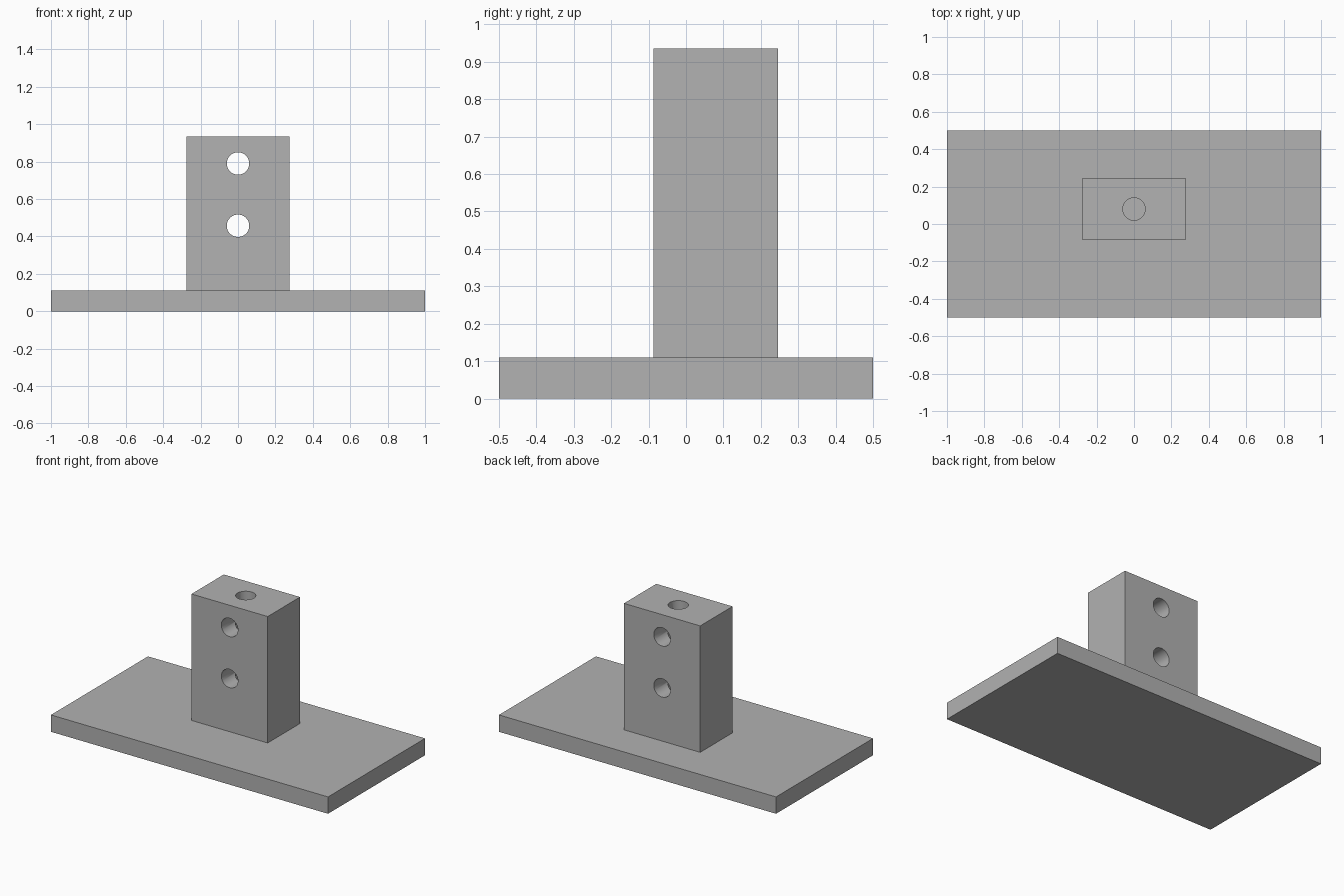
import bpy
import math

old = bpy.data.objects.get("Cube")
if old:
    bpy.data.objects.remove(old, do_unlink=True)

# Single plain grey material
grey = bpy.data.materials.new("plain grey")
grey.use_nodes = True
colour = (0.445, 0.445, 0.445, 1)
grey.diffuse_color = colour
grey.node_tree.nodes["Principled BSDF"].inputs["Base Color"].default_value = colour

BASE_TOP = 0.11
BLOCK_TOP = 0.935
BLOCK_Y = 0.08
HOLE_RADIUS = 0.06


def box(name, size, centre):
    bpy.ops.mesh.primitive_cube_add(size=1, location=centre)
    obj = bpy.context.object
    obj.name = name
    obj.scale = size
    bpy.ops.object.transform_apply(location=False, rotation=False, scale=True)
    obj.data.materials.append(grey)
    return obj


def drill(target, centre, rotation, depth):
    """Cut a round hole through the target along the cutter's axis."""
    bpy.ops.mesh.primitive_cylinder_add(
        vertices=48, radius=HOLE_RADIUS, depth=depth,
        location=centre, rotation=rotation)
    cutter = bpy.context.object
    cutter.name = "hole_cutter"
    cutter.hide_render = True
    cutter.data.materials.append(grey)
    mod = target.modifiers.new("hole", 'BOOLEAN')
    mod.operation = 'DIFFERENCE'
    mod.solver = 'EXACT'
    mod.object = cutter
    bpy.ops.object.select_all(action='DESELECT')
    target.select_set(True)
    bpy.context.view_layer.objects.active = target
    bpy.ops.object.modifier_apply(modifier=mod.name)
    bpy.data.objects.remove(cutter, do_unlink=True)


# Flat base plate
box("base_plate", (2, 1, BASE_TOP), (0, 0, BASE_TOP / 2))

# Upright mounting block, set slightly towards the back
height = BLOCK_TOP - BASE_TOP
block = box("upright_block", (0.55, 0.333, height),
            (0, BLOCK_Y, BASE_TOP + height / 2))

# Vertical bore down to the plate, then two cross holes front to back
drill(block, (0, BLOCK_Y, BASE_TOP + height / 2), (0, 0, 0), height + 0.1)
for z in (0.457, 0.79):
    drill(block, (0, BLOCK_Y, z), (math.pi / 2, 0, 0), 0.6)

# Smooth hole walls, crisp block edges
bpy.ops.object.shade_smooth_by_angle(angle=math.radians(30))
